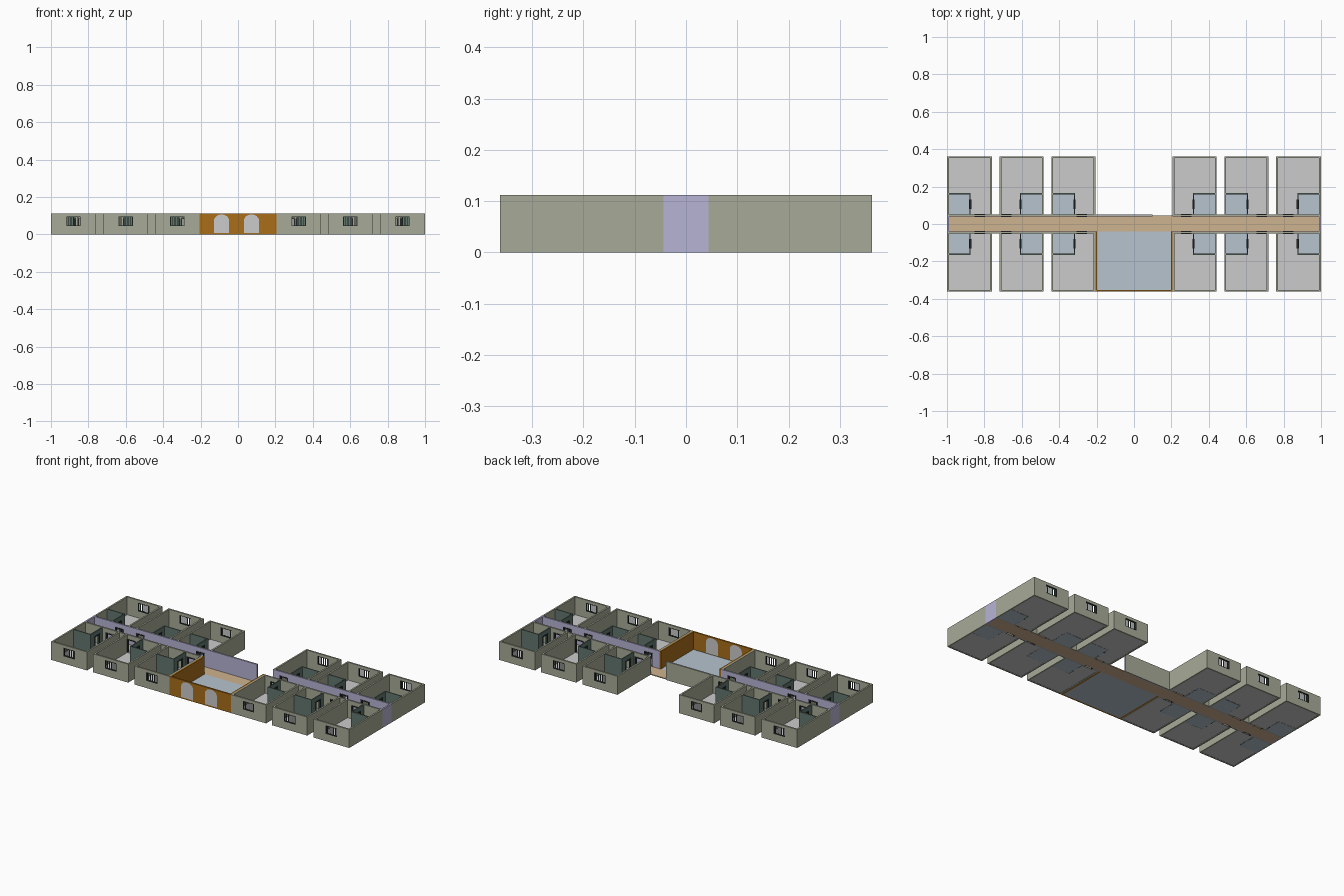
import bpy, bmesh, math
from mathutils import Matrix, Vector

if "Cube" in bpy.data.objects:
    bpy.data.objects.remove(bpy.data.objects["Cube"])

H = 0.112          # wall height
YO = 0.362         # outer y of the rooms
T = 0.01           # outer wall thickness


def mat(name, rgb):
    m = bpy.data.materials.new(name)
    m.diffuse_color = [(c / 255) ** 2.2 for c in rgb] + [1]
    m.use_nodes = True
    m.node_tree.nodes["Principled BSDF"].inputs["Base Color"].default_value = m.diffuse_color
    return m


OLIVE = mat("olive_wall", (166, 170, 150))
LILAC = mat("lilac_wall", (182, 178, 212))
BROWN = mat("brown_wall", (168, 110, 32))
GREEN = mat("bath_wall", (98, 118, 110))
DARK = mat("dark_frame", (48, 54, 52))
BLUE = mat("blue_tile", (180, 194, 206))
TAN = mat("tan_floor", (206, 178, 142))


def finish(name, bm, material, mirror):
    bmesh.ops.recalc_face_normals(bm, faces=bm.faces)
    me = bpy.data.meshes.new(name)
    bm.to_mesh(me)
    bm.free()
    if material:
        me.materials.append(material)
    ob = bpy.data.objects.new(name, me)
    bpy.context.collection.objects.link(ob)
    if mirror:
        m = ob.modifiers.new("mirror", 'MIRROR')
        m.use_axis = ('X' in mirror, 'Y' in mirror, False)
        m.use_mirror_merge = False
    return ob


def box(name, x, y, z, material=None, mirror=""):
    bm = bmesh.new()
    size = Matrix.Diagonal((x[1] - x[0], y[1] - y[0], z[1] - z[0], 1))
    mid = Matrix.Translation([(a[0] + a[1]) / 2 for a in (x, y, z)])
    bmesh.ops.create_cube(bm, size=1, matrix=mid @ size)
    return finish(name, bm, material, mirror)


def panel(name, axis, span, loops, material=None, mirror=""):
    """Upright slab: outline plus hole loops in (along, z), thick over span."""
    bm = bmesh.new()
    for pts in loops:
        vs = [bm.verts.new((u, span[0], z) if axis == 'X' else (span[0], u, z))
              for u, z in pts]
        for i, v in enumerate(vs):
            bm.edges.new((vs[i - 1], v))
    bmesh.ops.triangle_fill(bm, edges=bm.edges[:], use_beauty=True)
    ext = bmesh.ops.extrude_face_region(bm, geom=bm.faces[:])
    d = span[1] - span[0]
    bmesh.ops.translate(bm, vec=Vector((0, d, 0) if axis == 'X' else (d, 0, 0)),
                        verts=[e for e in ext['geom'] if isinstance(e, bmesh.types.BMVert)])
    return finish(name, bm, material, mirror)


def rect(u0, u1, z0, z1):
    return [(u0, z0), (u1, z0), (u1, z1), (u0, z1)]


def wall_outline(u0, u1, doors=(), w=0.056, h=0.086):
    """Wall outline with doorways notched up from the floor."""
    pts = [(u0, 0)]
    for c in doors:
        a, b = c - w / 2, c + w / 2
        pts += [(a, 0), (a, h), (b, h), (b, 0)]
    return pts + [(u1, 0), (u1, H), (u0, H)]


def door_frame(c, w=0.056, h=0.086, t=0.005):
    a, b = c - w / 2, c + w / 2
    return [(a, 0), (a, h), (b, h), (b, 0), (b - t, 0), (b - t, h - t),
            (a + t, h - t), (a + t, 0)]


# Rooms: x start, x end, bathroom on the outer side?, corridor door centre
rooms = [(0.207, 0.442, True, 0.28), (0.483, 0.718, False, 0.682),
         (0.76, 1.0, True, 0.825)]
for i, (x0, x1, outer, door) in enumerate(rooms, 1):
    n = f"room_{i}_"
    c = (x0 + x1) / 2
    box(n + "floor", (x0 + T, x1 - T), (0.05, YO - T), (0.001, 0.004), None, "XY")
    for side, a in (("inner", x0), ("outer", x1 - T)):
        box(n + side + "_wall", (a, a + T), (0.05, YO - T), (0, H), OLIVE, "XY")
    panel(n + "corridor_wall", 'X', (0.044, 0.05), [wall_outline(x0, x1, [door])], OLIVE, "XY")
    panel(n + "door_frame", 'X', (0.037, 0.053), [door_frame(door)], DARK, "XY")

    # barred window in the outside wall
    hole = rect(c - 0.038, c + 0.038, 0.044, 0.096)
    panel(n + "window_wall", 'X', (YO - T, YO), [rect(x0, x1, 0, H), hole], OLIVE, "XY")
    panel(n + "window_frame", 'X', (YO - T, YO),
          [hole, rect(c - 0.034, c + 0.034, 0.048, 0.092)], DARK, "XY")
    for k in range(5):
        bx = c + (k - 2) * 0.0125
        box(n + f"window_bar_{k + 1}", (bx - 0.002, bx + 0.002), (YO - 0.007, YO - 0.003),
            (0.048, 0.092), GREEN, "XY")

    # bathroom in the corridor corner
    b0, b1 = (x1 - 0.127, x1 - T) if outer else (x0 + T, x0 + 0.127)
    s = b0 if outer else b1 - 0.006
    box(n + "bath_floor", (b0, b1), (0.05, 0.165), (0, 0.005), BLUE, "XY")
    box(n + "bath_back_wall", (b0, b1), (0.159, 0.165), (0, H), GREEN, "XY")
    panel(n + "bath_side_wall", 'Y', (s, s + 0.006),
          [wall_outline(0.05, 0.159, [0.105], 0.05)], GREEN, "XY")
    panel(n + "bath_door_frame", 'Y', (s - 0.003, s + 0.009),
          [door_frame(0.105, 0.05)], DARK, "XY")

# Corridor: floor, lilac lining, end caps, links between rooms
box("corridor_floor", (-0.99, 0.99), (-0.04, 0.045), (0, 0.005), TAN)
panel("corridor_lining", 'X', (0.04, 0.044),
      [wall_outline(0.207, 1.0, [r[3] for r in rooms])], LILAC, "XY")
box("corridor_end", (0.99, 1.0), (-0.04, 0.04), (0, H), LILAC, "X")
for i in range(2):
    box(f"corridor_link_{i + 1}", (rooms[i][1], rooms[i + 1][0]), (0.044, 0.05), (0, H),
        OLIVE, "XY")

# Wall behind the lobby, leaving the rear entrance open
box("lobby_back_lining", (-0.207, 0.1), (0.04, 0.045), (0, H), LILAC)
box("lobby_back_wall", (-0.207, 0.1), (0.045, 0.05), (0, H), OLIVE)

# Lobby: floor, brown walls, two arched doors
box("lobby_floor", (-0.197, 0.197), (-YO + T, -0.04), (0, 0.005), BLUE)
box("lobby_side_wall", (0.197, 0.207), (-YO + T, -0.04), (0, H), BROWN, "X")


def arch(c, w=0.04, z0=0.008, spring=0.075, rise=0.031, n=12):
    top = [(c + w * math.cos(math.pi * k / n), spring + rise * math.sin(math.pi * k / n))
           for k in range(n + 1)]
    return [(c - w, z0), (c + w, z0)] + top


arches = [arch(-0.088), arch(0.072)]
panel("lobby_front_wall", 'X', (-YO, -YO + T), [rect(-0.207, 0.207, 0, H)] + arches, BROWN)
for i, a in enumerate(arches, 1):
    panel(f"lobby_arched_door_{i}", 'X', (-YO, -YO + T), [a])
